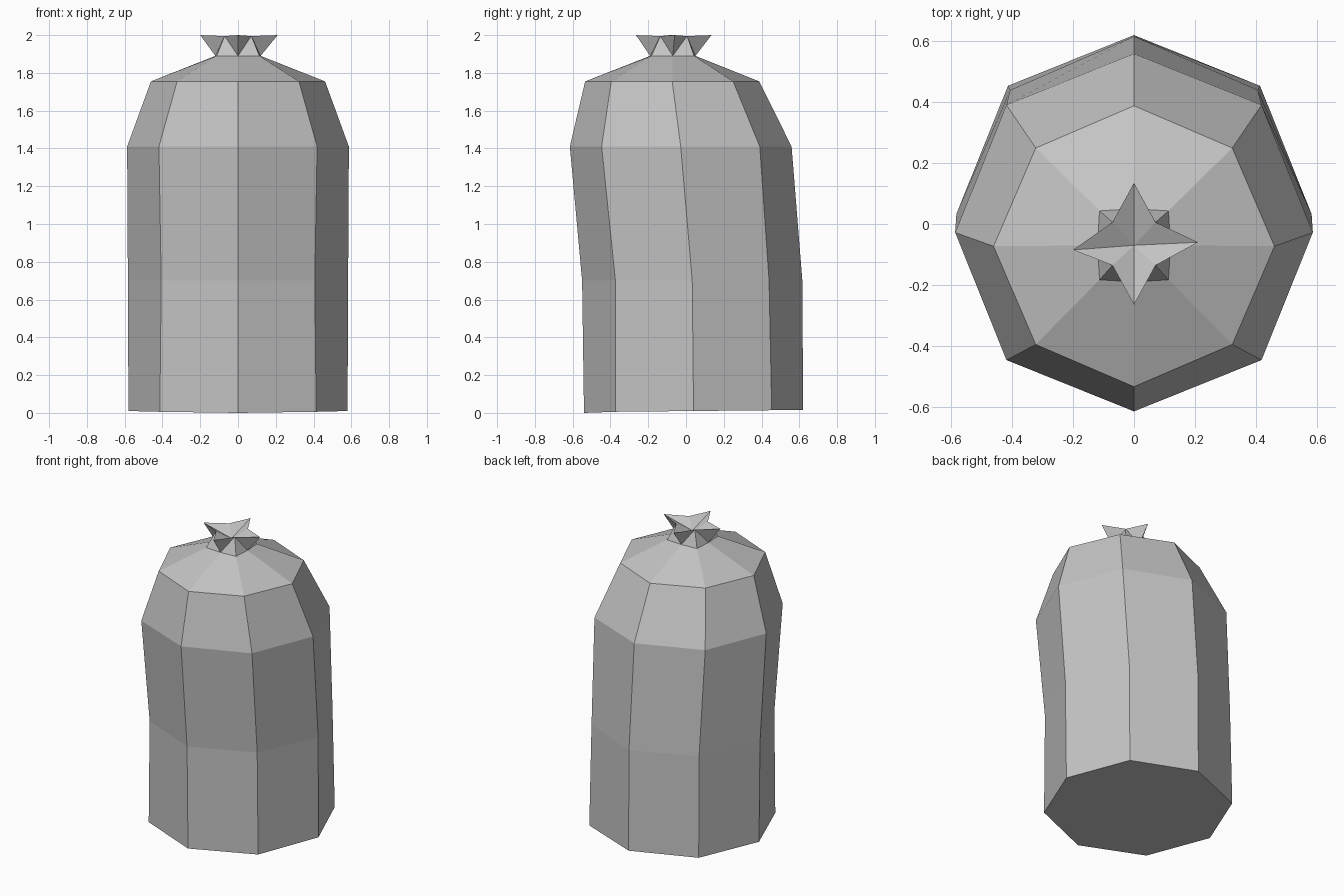
import bpy, bmesh, math
from mathutils import Vector

cube = bpy.data.objects.get("Cube")
if cube:
    bpy.data.objects.remove(cube)

SIDES = 8

# One flat grey for the whole sack
grey = bpy.data.materials.new("sack grey")
grey.use_nodes = True
colour = (0.55, 0.55, 0.55, 1)
grey.diffuse_color = colour
grey.node_tree.nodes["Principled BSDF"].inputs["Base Color"].default_value = colour


def ring(bm, z, cy, main, diagonal, tilt=0.0):
    """Eight-point ring: separate radii for the axis and diagonal corners."""
    verts = []
    for i in range(SIDES):
        a = math.tau * i / SIDES
        r = diagonal if i % 2 else main
        y = r * math.sin(a)
        verts.append(bm.verts.new((r * math.cos(a), cy + y, z + tilt * y)))
    return verts


def bridge(bm, low, high):
    for i in range(SIDES):
        j = (i + 1) % SIDES
        bm.faces.new((low[i], low[j], high[j], high[i]))


def finish(bm, name):
    bmesh.ops.recalc_face_normals(bm, faces=bm.faces)
    mesh = bpy.data.meshes.new(name)
    bm.to_mesh(mesh)
    bm.free()
    mesh.materials.append(grey)
    obj = bpy.data.objects.new(name, mesh)
    bpy.context.collection.objects.link(obj)
    return obj


NECK = (1.89, -0.07, 0.12, 0.16)

# Sack body: leaning stack of octagons closed by a sloping shoulder
bm = bmesh.new()
levels = [
    (0.01, 0.04, 0.58, 0.585, 0.01),
    (0.70, 0.033, 0.583, 0.575),
    (1.41, -0.028, 0.587, 0.592),
    (1.755, -0.073, 0.461, 0.456),
    NECK,
]
rings = [ring(bm, *level) for level in levels]
for low, high in zip(rings, rings[1:]):
    bridge(bm, low, high)
bm.faces.new(rings[0])
# Rest the front corner on the ground
rings[0][6].co.z = 0
finish(bm, "sack_body")

# Gathered tie: twisted neck opening into a four-pointed, dished star
bm = bmesh.new()
base = ring(bm, *NECK)
star = ring(bm, 1.995, -0.065, 0.2, 0.1)
for i in range(0, SIDES, 2):
    star[i].co.z = 2.0
star[0].co += Vector((0.01, 0.005, 0))
star[4].co.y -= 0.02
bridge(bm, base, star)
centre = bm.verts.new((0, -0.07, 1.94))
for i in range(SIDES):
    bm.faces.new((star[i], star[(i + 1) % SIDES], centre))
bmesh.ops.triangulate(bm, faces=bm.faces)
finish(bm, "gathered_tie")
